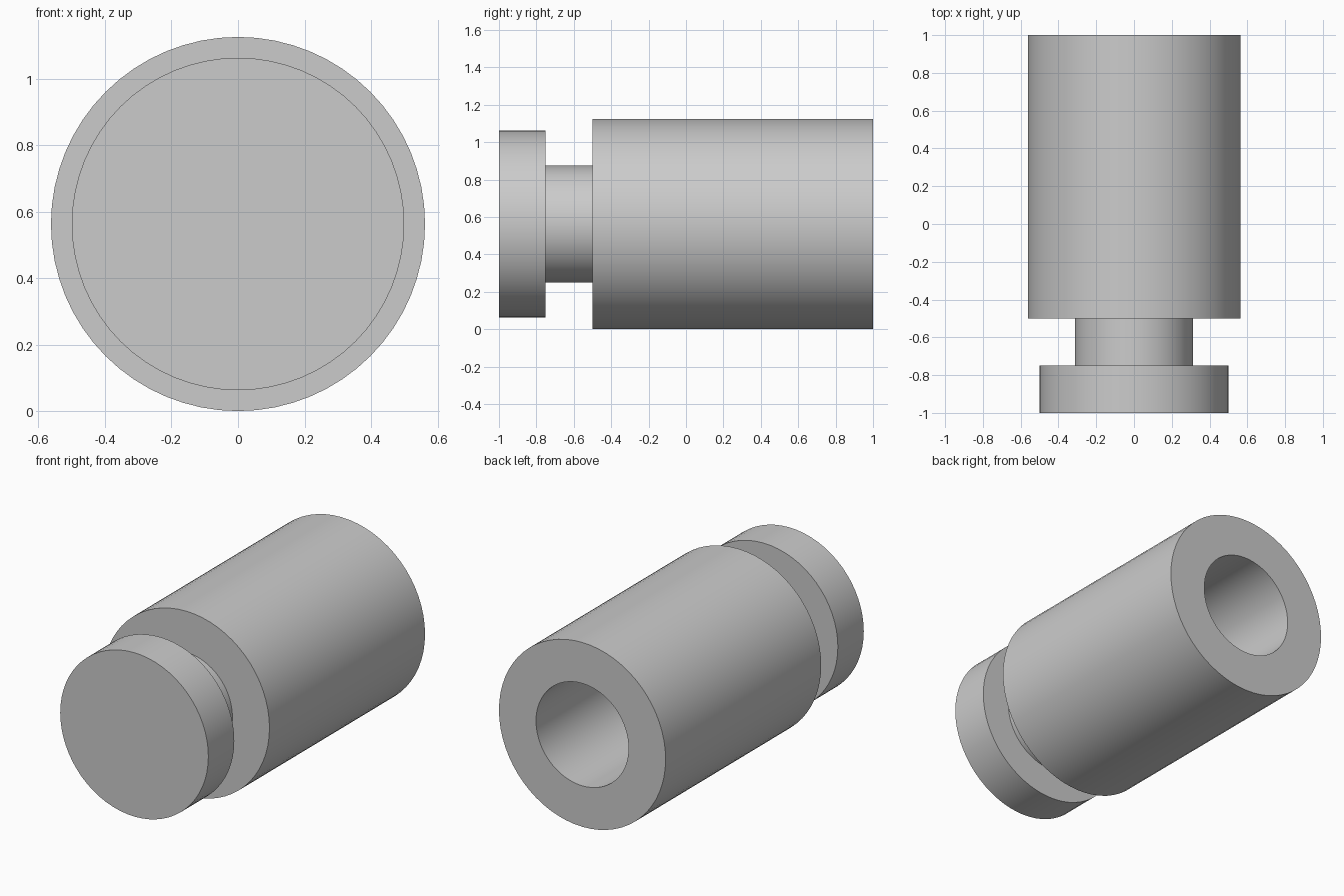
import bpy
import bmesh
import math

SEGMENTS = 64
RADIUS = 0.5625

cube = bpy.data.objects.get("Cube")
if cube:
    bpy.data.objects.remove(cube, do_unlink=True)

# Single grey finish
grey = bpy.data.materials.new("light grey")
grey.use_nodes = True
colour = (0.6, 0.6, 0.6, 1.0)
grey.diffuse_color = colour
grey.node_tree.nodes["Principled BSDF"].inputs["Base Color"].default_value = colour


def lathe(name, profile):
    """Turn a closed (radius, y) profile about the long axis."""
    bm = bmesh.new()
    verts = [bm.verts.new((r, y, 0)) for r, y in profile]
    edges = [bm.edges.new(pair) for pair in zip(verts, verts[1:])]
    bmesh.ops.spin(bm, geom=verts + edges, cent=(0, 0, 0), axis=(0, 1, 0),
                   angle=math.tau, steps=SEGMENTS, use_merge=True)
    bmesh.ops.remove_doubles(bm, verts=bm.verts, dist=1e-5)
    bmesh.ops.recalc_face_normals(bm, faces=bm.faces)
    mesh = bpy.data.meshes.new(name)
    bm.to_mesh(mesh)
    bm.free()
    mesh.materials.append(grey)
    obj = bpy.data.objects.new(name, mesh)
    obj.location.z = RADIUS
    bpy.context.collection.objects.link(obj)
    bpy.ops.object.select_all(action="DESELECT")
    obj.select_set(True)
    bpy.context.view_layer.objects.active = obj
    bpy.ops.object.shade_smooth_by_angle(angle=math.radians(30))
    return obj


# Solid front head, narrow neck, and body with a blind bore in the back
lathe("grooved_sleeve", [
    (0, -1), (0.5, -1), (0.5, -0.75),
    (0.3125, -0.75), (0.3125, -0.5),
    (RADIUS, -0.5), (RADIUS, 1),
    (0.3125, 1), (0.3125, -0.25), (0, -0.25),
])
